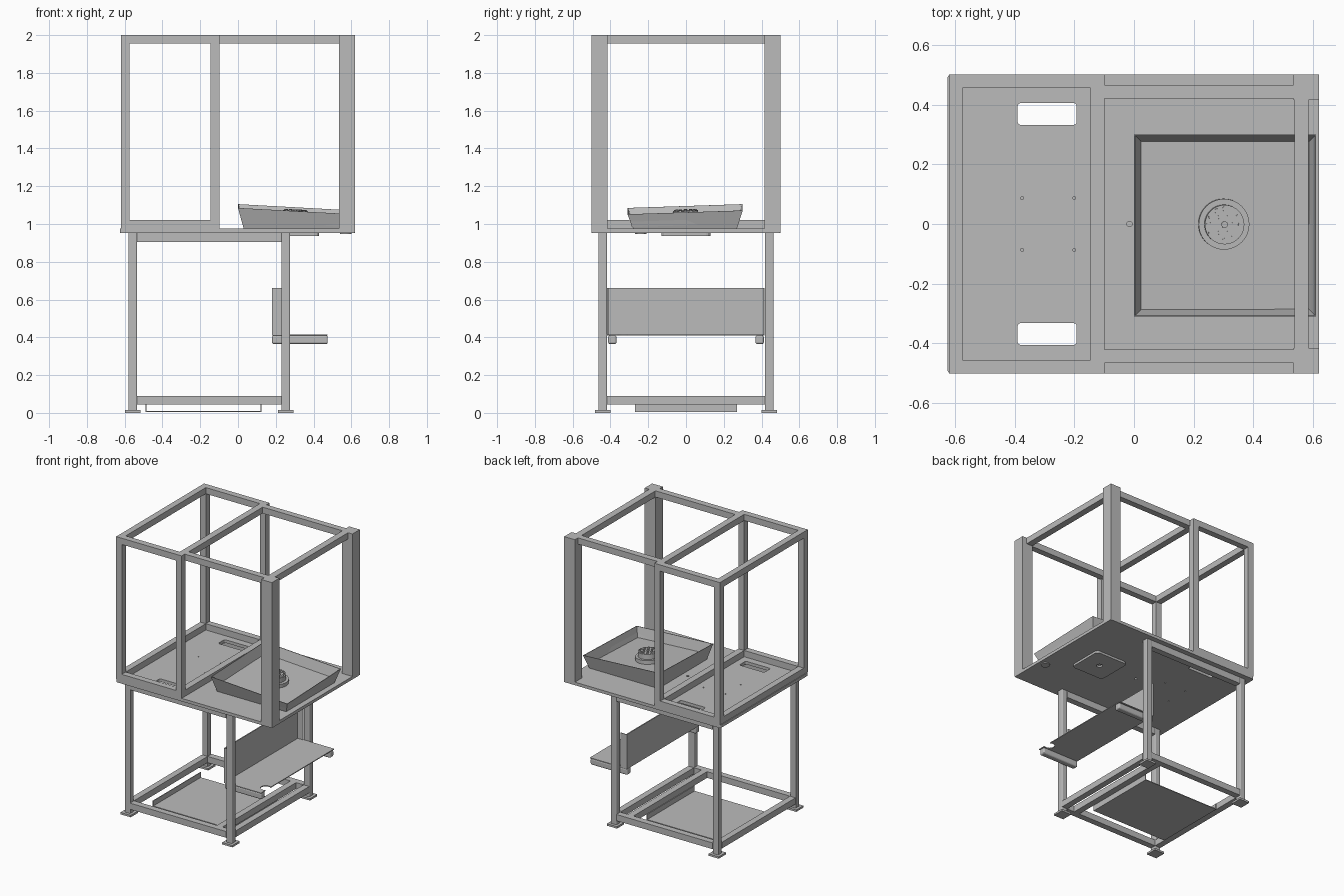
import bpy
import bmesh
import math
from mathutils import Matrix, Vector

cube = bpy.data.objects.get("Cube")
if cube:
    bpy.data.objects.remove(cube, do_unlink=True)

steel = bpy.data.materials.new("grey_steel")
steel.use_nodes = True
GREY = (0.5, 0.5, 0.5, 1)
steel.diffuse_color = GREY
steel.node_tree.nodes["Principled BSDF"].inputs["Base Color"].default_value = GREY


def finish(name, bm):
    bmesh.ops.recalc_face_normals(bm, faces=bm.faces)
    mesh = bpy.data.meshes.new(name)
    bm.to_mesh(mesh)
    bm.free()
    mesh.materials.append(steel)
    obj = bpy.data.objects.new(name, mesh)
    bpy.context.collection.objects.link(obj)
    return obj


def box(name, x, y, z, bevel=0, vertical_only=False):
    """Box from (min, max) pairs, optionally with rounded edges."""
    lo, hi = Vector((x[0], y[0], z[0])), Vector((x[1], y[1], z[1]))
    bm = bmesh.new()
    bmesh.ops.create_cube(bm, size=1, matrix=Matrix.Translation((lo + hi) / 2) @ Matrix.Diagonal((*(hi - lo), 1)))
    if bevel:
        edges = [e for e in bm.edges if not vertical_only
                 or abs(e.verts[0].co.z - e.verts[1].co.z) > 0.001]
        bmesh.ops.bevel(bm, geom=edges, offset=bevel, segments=3, profile=0.5, affect='EDGES')
    return finish(name, bm)


def disc(name, x, y, z, r, sides=32, tilt=None):
    bm = bmesh.new()
    bmesh.ops.create_cone(bm, cap_ends=True, segments=sides, radius1=r, radius2=r, depth=z[1] - z[0],
                          matrix=Matrix.Translation((x, y, (z[0] + z[1]) / 2)))
    if tilt:
        bmesh.ops.transform(bm, matrix=tilt, verts=bm.verts)
    obj = finish(name, bm)
    for p in obj.data.polygons:
        p.use_smooth = len(p.vertices) == 4
    return obj


def cut(obj, cutters):
    """Subtract the cutters, bake the result and drop the cutters."""
    for c in cutters:
        c.hide_render = True
        mod = obj.modifiers.new("cut", 'BOOLEAN')
        mod.operation, mod.solver, mod.object = 'DIFFERENCE', 'EXACT', c
    graph = bpy.context.evaluated_depsgraph_get()
    mesh = bpy.data.meshes.new_from_object(obj.evaluated_get(graph))
    obj.modifiers.clear()
    obj.data = mesh
    for c in cutters:
        bpy.data.objects.remove(c, do_unlink=True)


def mirrored(pair, side):
    return tuple(sorted(v * side for v in pair))


# deck with hand slots and bolt holes
deck = box("deck", (-0.625, 0.62), (-0.5, 0.5), (0.953, 0.975), 0.012, True)
through = (0.9, 1.0)
cutters = [disc("pin_cutter", -0.015, 0, through, 0.009, 16)]
for side in (-1, 1):
    cutters.append(box("slot_cutter", (-0.39, -0.192), mirrored((0.332, 0.405), side), through, 0.01, True))
    for x in (-0.375, -0.2):
        cutters.append(disc("hole_cutter", x, 0.087 * side, through, 0.005, 12))
cut(deck, cutters)

# plate and port under the deck
plate = box("drain_plate", (0.17, 0.43), (-0.13, 0.13), (0.937, 0.953), 0.025, True)
cut(plate, [disc("drain_cutter", 0.3, 0, (0.9, 0.951), 0.02, 24)])
disc("cable_port", 0.57, -0.24, (0.946, 0.953), 0.03)

# upper frame
LOW, HIGH = (0.975, 1.02), (1.955, 2.0)
LEFT, MID = (-0.62, -0.575), (-0.145, -0.098)
for side, tag in ((-1, "front"), (1, "back")):
    outer = mirrored((0.455, 0.5), side)
    for x, part in ((LEFT, "left"), (MID, "middle")):
        box(f"{tag}_{part}_post", x, outer, (0.975, 2.0))
    box(f"{tag}_wide_post", (0.535, 0.62), mirrored((0.416, 0.5), side), (0.955, 2.0))
    for z, level in ((LOW, "bottom"), (HIGH, "top")):
        box(f"{tag}_{level}_left_rail", (LEFT[1], MID[0]), outer, z)
    box(f"{tag}_top_right_rail", (MID[1], 0.535), mirrored((0.42, 0.465), side), HIGH)
for z, level in ((LOW, "bottom"), (HIGH, "top")):
    for x, part in ((LEFT, "left"), (MID, "middle")):
        box(f"{part}_{level}_cross_rail", x, (-0.455, 0.455), z)
box("right_top_cross_rail", (0.537, 0.585), (-0.416, 0.416), HIGH)


# sloping tray with flared walls
def rim_height(x, y):
    return 1.085 - 0.055 * x + 0.033 * (y + 0.31)


def tray_ring(bm, inset, drop):
    x0, x1, y0, y1 = inset, 0.61 - inset, inset - 0.31, 0.30 - inset
    corners = ((x0, y0), (x1, y0), (x1, y1), (x0, y1))
    return [bm.verts.new((x, y, 0.976 if drop is None else rim_height(x, y) - drop)) for x, y in corners]


bm = bmesh.new()
rings = [tray_ring(bm, *r) for r in ((0.03, None), (0, 0), (0.004, 0), (0.024, 0.07))]
for a, b in zip(rings, rings[1:]):
    for i in range(4):
        j = (i + 1) % 4
        bm.faces.new((a[i], a[j], b[j], b[i]))
bm.faces.new(rings[0])
bm.faces.new(rings[-1])
finish("tray", bm)

# drain standing on the tray floor, tilted with it
centre = Vector((0.3, 0, 1.005))
tilt = (Matrix.Translation(centre) @ Matrix.Rotation(0.033, 4, 'X') @ Matrix.Rotation(0.055, 4, 'Y'))
disc("drain_flange", 0, 0, (0, 0.03), 0.085, 40, tilt)
disc("drain_cap", 0, 0, (0.03, 0.066), 0.066, 40, tilt)
disc("drain_pin", 0, 0, (0.066, 0.072), 0.011, 16, tilt)
for count, radius in ((12, 0.053), (6, 0.03)):
    for i in range(count):
        a = math.tau * i / count
        disc("drain_stud", radius * math.cos(a), radius * math.sin(a), (0.066, 0.071), 0.008, 10, tilt)

# stand: legs, feet and rails
LEG_X = ((-0.58, -0.535), (0.23, 0.275))
for side, tag in ((-1, "front"), (1, "back")):
    leg_y = mirrored((0.418, 0.463), side)
    for x, part in zip(LEG_X, ("left", "right")):
        box(f"{tag}_{part}_leg", x, leg_y, (0.015, 0.953), 0.006, True)
        box(f"{tag}_{part}_foot", (x[0] - 0.018, x[1] + 0.018), mirrored((0.4, 0.482), side), (0, 0.014))
    for z, level in (((0.045, 0.09), "lower"), ((0.905, 0.953), "upper")):
        box(f"{tag}_{level}_stand_rail", (-0.535, 0.23), leg_y, z)
for x, part in (*zip(LEG_X, ("left", "right")), ((0.125, 0.17), "inner")):
    box(f"{part}_stand_cross_rail", x, (-0.418, 0.418), (0.045, 0.09))

# floor pan with turned-up ends
box("floor_pan", (-0.49, 0.125), (-0.27, 0.27), (0.004, 0.009))
for x in (-0.49, 0.12):
    box("floor_pan_end", (x, x + 0.005), (-0.27, 0.27), (0.009, 0.046))

# folded shelf on two arms
shelf = box("shelf", (0.18, 0.475), (-0.418, 0.416), (0.41, 0.416))
cut(shelf, [disc("notch_cutter", 0.455, -0.335, (0.38, 0.45), 0.035, 24)])
box("shelf_back", (0.18, 0.188), (-0.418, 0.416), (0.416, 0.66))
for side, tag in ((-1, "front"), (1, "back")):
    box(f"{tag}_shelf_flange", (0.188, 0.23), mirrored((0.411, 0.416), side), (0.416, 0.66))
    box(f"{tag}_shelf_arm", (0.18, 0.475), mirrored((0.368, 0.412), side), (0.364, 0.41), 0.01)
